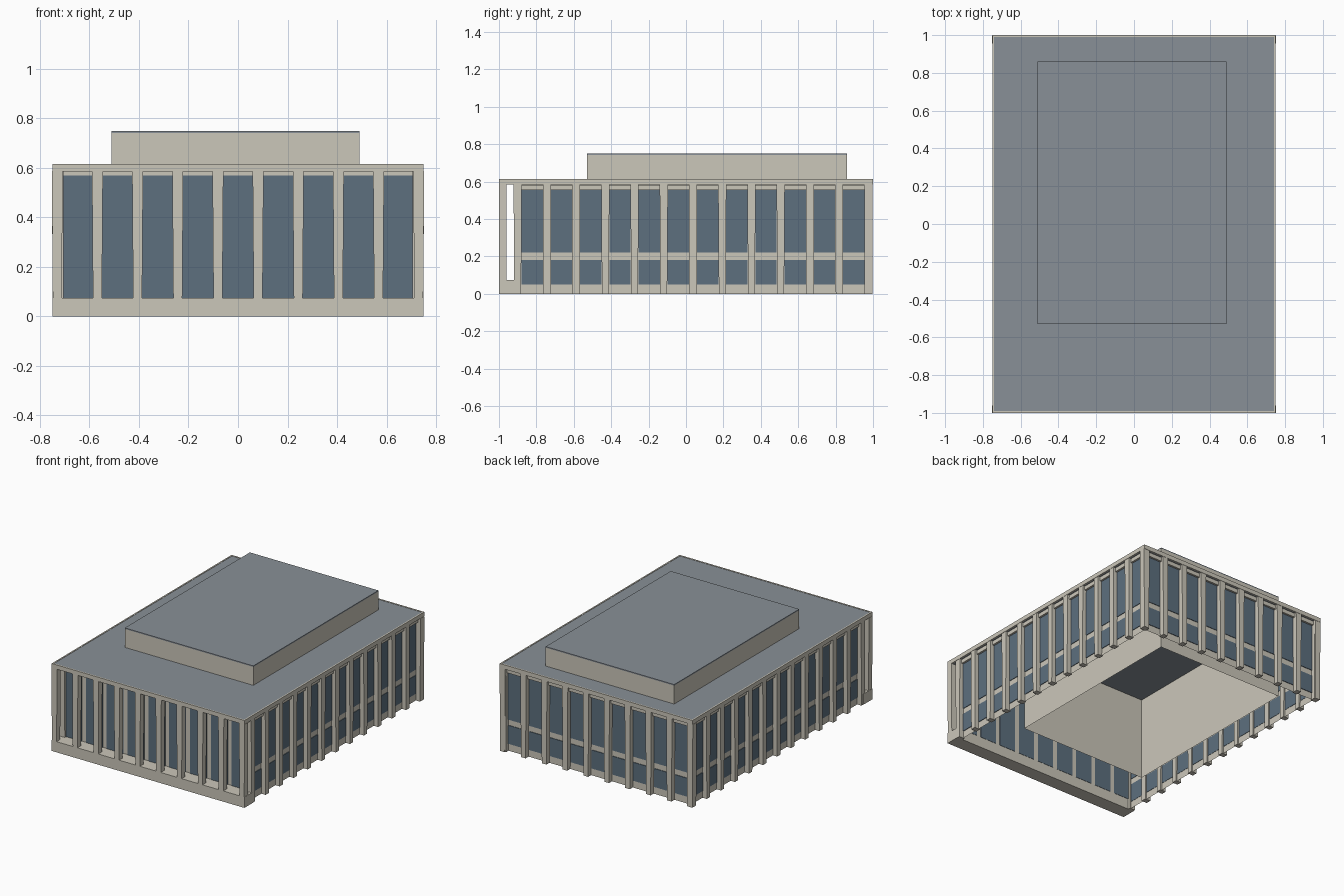
import bpy, bmesh
from math import pi
from mathutils import Matrix, Vector

if "Cube" in bpy.data.objects:
    bpy.data.objects.remove(bpy.data.objects["Cube"])


def material(name, color):
    m = bpy.data.materials.new(name)
    m.diffuse_color = (*color, 1)
    m.use_nodes = True
    m.node_tree.nodes["Principled BSDF"].inputs["Base Color"].default_value = m.diffuse_color
    return m


STONE = material("stone", (0.60, 0.57, 0.49))
GLASS = material("glass", (0.11, 0.16, 0.21))
ROOF = material("roofing", (0.25, 0.28, 0.31))


def boxes(name, specs, mat, frame=Matrix(), foot=1.0):
    """One object from (x0, x1, y0, y1, z0, z1) boxes; foot narrows the bottom."""
    bm = bmesh.new()
    for x0, x1, y0, y1, z0, z1 in specs:
        for v in bmesh.ops.create_cube(bm, size=1)["verts"]:
            k = foot if v.co.z < 0 else 1.0
            v.co = Vector(((x0 + x1) / 2 + v.co.x * k * (x1 - x0),
                           (y0 + y1) / 2 + v.co.y * (y1 - y0),
                           (z0 + z1) / 2 + v.co.z * (z1 - z0)))
    bm.transform(frame)
    return finish(name, bm, mat)


def finish(name, bm, mat):
    me = bpy.data.meshes.new(name)
    bm.to_mesh(me)
    bm.free()
    me.materials.append(mat)
    ob = bpy.data.objects.new(name, me)
    bpy.context.collection.objects.link(ob)
    return ob


def shell(name, x0, x1, y0, y1, z0, z1):
    """Four thin walls, open at top and bottom."""
    bm = bmesh.new()
    bmesh.ops.create_cube(bm, size=1)
    for v in bm.verts:
        v.co = Vector((x1 if v.co.x > 0 else x0, y1 if v.co.y > 0 else y0,
                       z1 if v.co.z > 0 else z0))
    bm.normal_update()
    bmesh.ops.delete(bm, geom=[f for f in bm.faces if abs(f.normal.z) > 0.5],
                     context='FACES_ONLY')
    return finish(name, bm, STONE)


def facade(side, frame, fins):
    """Fins, two-storey windows and lintels; local x runs along, y is outward."""
    boxes(side + "_fins", [(a - 0.022, a + 0.022, -0.01, 0.033, 0, 0.585) for a in fins],
          STONE, frame, 0.82)
    mids = [(a + b) / 2 for a, b in zip(fins, fins[1:])]
    boxes(side + "_windows", [(m - 0.057, m + 0.057, -0.002, 0.004, z0, z1)
                              for m in mids for z0, z1 in ((0.05, 0.18), (0.22, 0.56))],
          GLASS, frame)
    boxes(side + "_lintels", [(m - 0.06, m + 0.06, -0.002, 0.018, 0.555, 0.583) for m in mids],
          STONE, frame)


# Main hollow walls, open underneath, and the inner core rising above the roof
shell("outer_walls", -0.715, 0.715, -0.90, 0.965, 0, 0.59)
shell("core_walls", -0.51, 0.49, -0.53, 0.86, 0, 0.742)
boxes("core_cap", [(-0.51, 0.49, -0.53, 0.86, 0.742, 0.75)], ROOF)

# Roof panel with a thin stone rim
boxes("roof_panel", [(-0.74, 0.74, -0.99, 0.99, 0.585, 0.613)], ROOF)
boxes("roof_rim", [(s * 0.745 - 0.005, s * 0.745 + 0.005, -1, 1, 0.585, 0.615) for s in (-1, 1)]
      + [(-0.74, 0.74, s * 0.995 - 0.005, s * 0.995 + 0.005, 0.585, 0.615) for s in (-1, 1)], STONE)

# Side and back facades
step = 1.875 / 12
side_fins = [-0.9 + i * step for i in range(13)]
bay_fins = [-0.73 + i * 1.46 / 9 for i in range(10)]
facade("right", Matrix.Translation((0.715, 0, 0)) @ Matrix.Rotation(-pi / 2, 4, 'Z'),
       [-a for a in reversed(side_fins)])
facade("left", Matrix.Translation((-0.715, 0, 0)) @ Matrix.Rotation(pi / 2, 4, 'Z'), side_fins)
facade("back", Matrix.Translation((0, 0.965, 0)), bay_fins)

# Front portico: plinth, free-standing columns and tall recessed windows
boxes("portico_plinth", [(-0.75, 0.75, -1, -0.90, 0, 0.075)], STONE)
boxes("portico_columns", [(a - 0.022, a + 0.022, -1, -0.96, 0.07, 0.587) for a in bay_fins],
      STONE, foot=0.82)
boxes("front_windows", [((a + b) / 2 - 0.065, (a + b) / 2 + 0.065, -0.904, -0.898, 0.075, 0.57)
                        for a, b in zip(bay_fins, bay_fins[1:])], GLASS)
